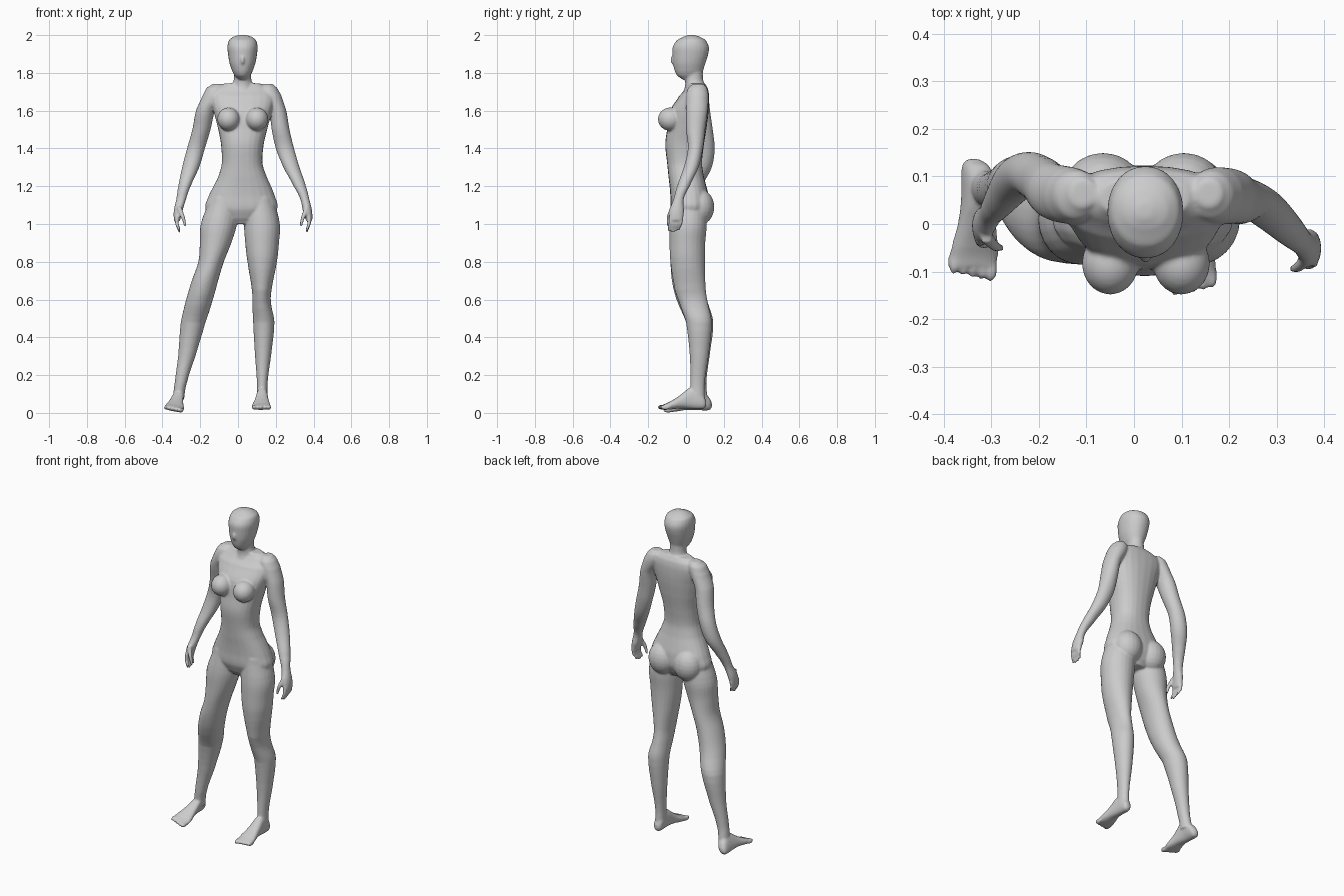
import bpy, bmesh
from math import sin, cos, pi, copysign
from mathutils import Matrix, Vector

bm = bmesh.new()


def catmull(a, b, c, d, t):
    return 0.5 * (2*b + (c-a)*t + (2*a-5*b+4*c-d)*t*t + (3*b-a-3*c+d)*t**3)


def loft(rows, power=2.0, place=lambda v: v, along_y=False, sides=24, steps=4):
    """Rows are (height, x0, x1, y0, y1) bounds of stacked rounded sections."""
    smooth = []
    for i in range(len(rows) - 1):
        q = [rows[max(i-1, 0)], rows[i], rows[i+1], rows[min(i+2, len(rows)-1)]]
        for s in range(steps):
            t = s / steps
            row = [catmull(*k, t) for k in zip(*q)]
            row[0] = q[1][0] + (q[2][0] - q[1][0]) * t
            smooth.append(row)
    smooth.append(rows[-1])
    rings = []
    for h, x0, x1, y0, y1 in smooth:
        ring = []
        for k in range(sides):
            a = 2 * pi * k / sides
            u, w = [copysign(abs(f)**(2/power), f) for f in (cos(a), sin(a))]
            p = ((x0+x1)/2 + (x1-x0)/2*u, (y0+y1)/2 + (y1-y0)/2*w)
            v = Vector((p[0], h, p[1])) if along_y else Vector((p[0], p[1], h))
            ring.append(bm.verts.new(place(v)))
        rings.append(ring)
    for r, s in zip(rings, rings[1:]):
        for k in range(sides):
            j = (k + 1) % sides
            bm.faces.new((r[k], r[j], s[j], s[k]))
    bm.faces.new(rings[0])
    bm.faces.new(rings[-1])


def blob(center, size, place=lambda v: v):
    made = bmesh.ops.create_uvsphere(bm, u_segments=20, v_segments=12, radius=1)
    for v in made["verts"]:
        v.co = place(Vector(center) + Vector(c * s for c, s in zip(v.co, size)))


def digit(points, radii):
    loft([(z, x-r, x+r, y-r, y+r) for (x, y, z), r in zip(points, radii)], sides=10)
    blob(points[-1], [radii[-1]] * 3)


# Torso and neck
loft([(1.0, -.04, .08, -.04, .08), (1.03, -.1, .13, -.06, .1),
      (1.08, -.172, .208, -.08, .122), (1.15, -.155, .195, -.083, .12),
      (1.2, -.13, .175, -.087, .108), (1.25, -.105, .152, -.093, .095),
      (1.32, -.086, .13, -.1, .085), (1.42, -.09, .136, -.11, .095),
      (1.5, -.105, .155, -.1, .108), (1.6, -.13, .18, -.085, .12),
      (1.68, -.15, .195, -.035, .122), (1.72, -.125, .17, .0, .115),
      (1.745, -.07, .115, .012, .1)], power=2.3)
loft([(1.68, -.05, .098, -.02, .11), (1.73, -.032, .08, -.005, .1),
      (1.77, -.022, .07, -.006, .09), (1.84, -.022, .07, -.005, .09)])
# Head and nose
loft([(1.765, .0, .048, -.02, .05), (1.785, -.018, .065, -.047, .075),
      (1.81, -.031, .078, -.06, .09), (1.85, -.045, .092, -.069, .103),
      (1.9, -.053, .101, -.072, .118), (1.94, -.056, .104, -.07, .121),
      (1.975, -.047, .095, -.046, .103), (1.993, -.022, .07, -.01, .07),
      (2.001, .005, .04, .01, .045)], power=2.1)
blob((.024, -.068, 1.868), (.01, .015, .024))

for s in (-1, 1):
    # Bust and seat
    blob((.025 + s*.075, -.083, 1.555), (.06, .066, .062))
    blob((.02 + s*.085, .072, 1.09), (.085, .078, .095))

# Legs
loft([(1.14, -.15, .0, -.07, .1), (1.0, -.197, -.005, -.085, .108),
      (.9, -.202, -.035, -.085, .1), (.8, -.21, -.075, -.083, .1),
      (.7, -.245, -.105, -.075, .1), (.6, -.275, -.133, -.05, .112),
      (.48, -.303, -.172, -.0, .145), (.3, -.317, -.225, .028, .125),
      (.16, -.335, -.27, .035, .108), (.07, -.345, -.285, .04, .115)])
loft([(1.14, .04, .19, -.07, .1), (1.0, .032, .222, -.085, .11),
      (.9, .038, .217, -.087, .102), (.8, .05, .206, -.083, .1),
      (.65, .073, .178, -.06, .105), (.58, .076, .175, -.035, .117),
      (.48, .08, .193, .0, .137), (.3, .09, .175, .02, .12),
      (.16, .1, .157, .022, .1), (.06, .1, .157, .02, .1)])


# Feet: one shape, placed flat on the left and leaning on the right
def left_foot(v):
    return v


def right_foot(v):
    x = -.215 - v.x + .35 * (v.z - .03)
    return Vector((x, v.y + .03, v.z - .008 - .2 * (x + .34)))


for place in (left_foot, right_foot):
    loft([(.107, .118, .142, .035, .065), (.095, .104, .152, .022, .09),
          (.07, .1, .156, .02, .12), (.025, .098, .158, .022, .135),
          (-.03, .088, .163, .024, .095), (-.08, .075, .172, .018, .063),
          (-.118, .073, .173, .016, .046)], power=2.4, place=place, along_y=True)
    for k in range(5):
        w = .014 if k == 0 else .0105
        blob((.087 + .0195*k, -.125 + .004*k, .03), (w, .027, .014), place)

# Arms and palms
loft([(1.742, -.135, -.08, .035, .095), (1.72, -.167, -.07, .01, .112),
      (1.68, -.188, -.08, .0, .12), (1.6, -.223, -.122, .01, .128),
      (1.5, -.242, -.145, .038, .142), (1.4, -.27, -.175, .06, .152),
      (1.3, -.296, -.205, .045, .137), (1.2, -.316, -.25, .012, .085),
      (1.13, -.327, -.275, -.005, .05), (1.07, -.34, -.293, -.035, .037),
      (1.02, -.34, -.305, -.045, .028)])
loft([(1.742, .13, .185, .035, .095), (1.72, .115, .208, .01, .112),
      (1.68, .12, .23, .0, .12), (1.6, .165, .256, .0, .115),
      (1.5, .178, .273, .0, .102), (1.4, .2, .297, .01, .09),
      (1.3, .24, .326, -.012, .067), (1.2, .294, .36, -.047, .02),
      (1.13, .33, .378, -.067, -.012), (1.07, .343, .392, -.088, -.01),
      (1.02, .358, .394, -.088, -.015)])

# Fingers and thumbs
for s, x, y in ((-1, -.323, -.008), (1, .376, -.052)):
    for k in range(4):
        yk = y + (k - 1.5) * .0185
        tip = .958 + .008 * abs(k - 1.2)
        digit([(x, yk, 1.04), (x, yk - .004, 1.0),
               (x - s*.012, yk - .012, tip)], (.011, .01, .007))
    digit([(x - s*.012, y - .02, 1.09), (x - s*.03, y - .038, 1.04),
           (x - s*.042, y - .042, .995)], (.014, .012, .008))

# Fuse everything into one smooth body
bmesh.ops.recalc_face_normals(bm, faces=bm.faces)
mesh = bpy.data.meshes.new("body")
bm.to_mesh(mesh)
bm.free()
body = bpy.data.objects.new("body", mesh)
bpy.context.collection.objects.link(body)
fuse = body.modifiers.new("fuse", 'REMESH')
fuse.mode = 'VOXEL'
fuse.voxel_size = .0055
fuse.use_smooth_shade = True
blend = body.modifiers.new("blend", 'SMOOTH')
blend.factor = .5
blend.iterations = 7
